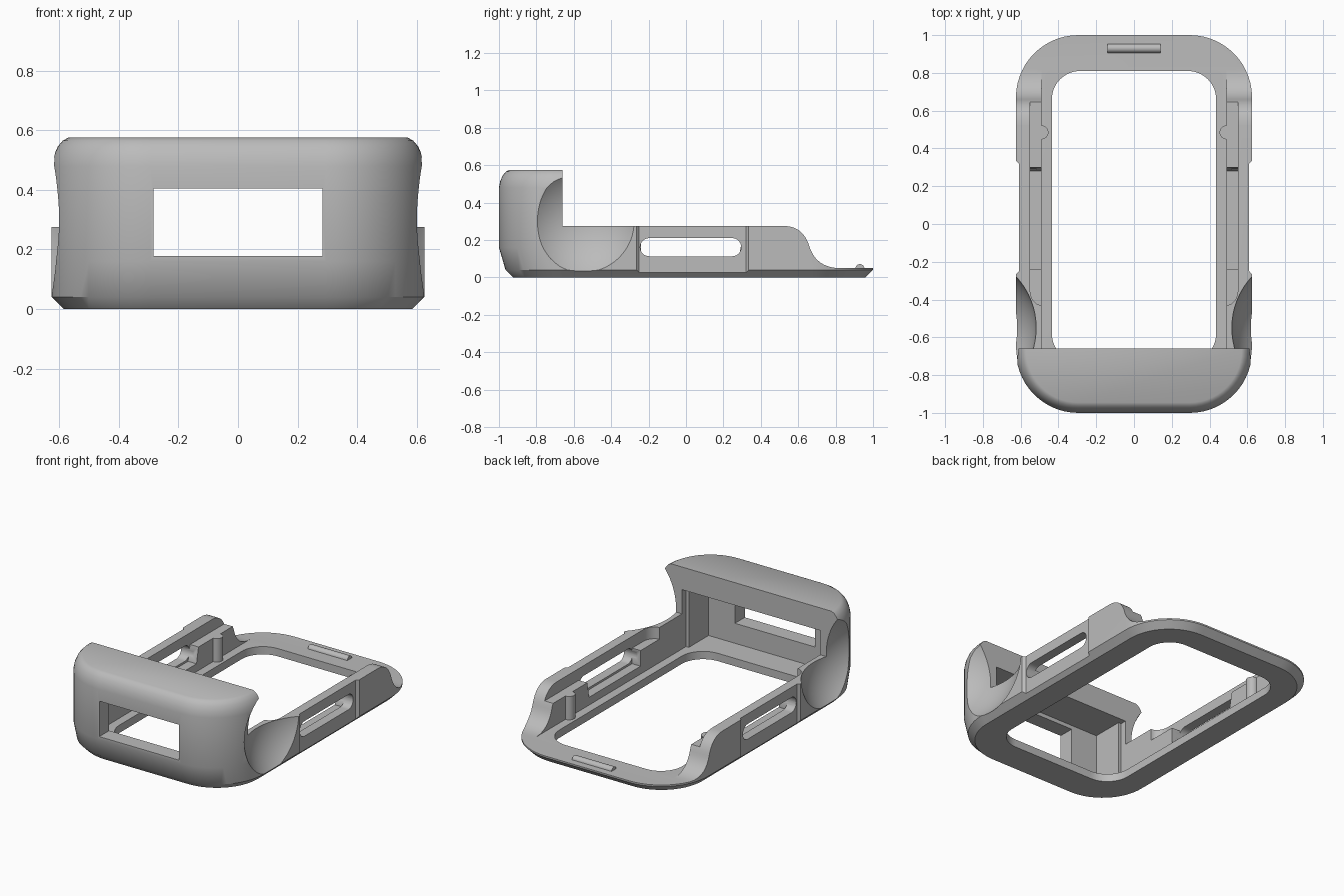
import bpy, bmesh, math
from mathutils import Vector
from mathutils.geometry import interpolate_bezier

if "Cube" in bpy.data.objects:
    bpy.data.objects.remove(bpy.data.objects["Cube"], do_unlink=True)

grey = bpy.data.materials.new("light_grey")
grey.use_nodes = True
grey.diffuse_color = (0.5, 0.5, 0.5, 1)
grey.node_tree.nodes["Principled BSDF"].inputs["Base Color"].default_value = (0.5, 0.5, 0.5, 1)


def loft(name, rings):
    """Closed solid through rings with equal point counts."""
    bm = bmesh.new()
    loops = [[bm.verts.new(p) for p in ring] for ring in rings]
    n = len(loops[0])
    for a, b in zip(loops, loops[1:]):
        for i in range(n):
            j = (i + 1) % n
            bm.faces.new((a[i], a[j], b[j], b[i]))
    bm.faces.new(loops[0])
    bm.faces.new(loops[-1])
    bmesh.ops.recalc_face_normals(bm, faces=bm.faces)
    mesh = bpy.data.meshes.new(name)
    bm.to_mesh(mesh)
    bm.free()
    obj = bpy.data.objects.new(name, mesh)
    bpy.context.collection.objects.link(obj)
    mesh.materials.append(grey)
    return obj


def prism(name, points, axis, lo, hi):
    """Extrude a 2D outline along one axis."""
    def place(p, d):
        q = list(p)
        q.insert("xyz".index(axis), d)
        return q
    return loft(name, [[place(p, d) for p in points] for d in (lo, hi)])


def box(name, x, y, z):
    return prism(name, [(x[0], y[0]), (x[1], y[0]), (x[1], y[1]), (x[0], y[1])], "z", *z)


def rounded(x0, x1, y0, y1, r, steps=14):
    pts = []
    centres = ((x1 - r, y1 - r), (x0 + r, y1 - r), (x0 + r, y0 + r), (x1 - r, y0 + r))
    for k, (cx, cy) in enumerate(centres):
        for i in range(steps + 1):
            a = math.pi / 2 * (k + i / steps)
            pts.append((cx + r * math.cos(a), cy + r * math.sin(a)))
    return pts


def combine(obj, tool, operation="DIFFERENCE"):
    mod = obj.modifiers.new("cut", "BOOLEAN")
    mod.operation, mod.object, mod.solver = operation, tool, "EXACT"
    bpy.context.view_layer.objects.active = obj
    bpy.ops.object.modifier_apply(modifier=mod.name)
    bpy.data.objects.remove(tool, do_unlink=True)


def finish(obj):
    bpy.ops.object.select_all(action="DESELECT")
    obj.select_set(True)
    bpy.context.view_layer.objects.active = obj
    bpy.ops.object.shade_smooth_by_angle(angle=math.radians(32))


# Side profile: hood, low side walls sweeping down to the back lip
def curve(*pts):
    return [tuple(p) for p in interpolate_bezier(*[Vector(p) for p in pts], 12)]


profile = [(-1.1, -0.1), (-1.1, 0.7), (-0.66, 0.7), (-0.66, 0.275)]
profile += curve((0.52, 0.275), (0.60, 0.275), (0.64, 0.23), (0.66, 0.165))
profile += curve((0.66, 0.165), (0.68, 0.10), (0.73, 0.05), (0.82, 0.05))[1:]
profile += [(1.1, 0.05), (1.1, -0.1)]

# Outer envelope: height, inset, front edge
levels = [(0, 0.04, -0.965), (0.04, 0, -0.965), (0.16, 0, -1), (0.48, 0, -1),
          (0.515, 0.007, -1), (0.545, 0.02, -1), (0.565, 0.037, -1), (0.575, 0.055, -1)]
body = loft("frame_body", [
    [(x, y, z) for x, y in rounded(-0.625 + d, 0.625 - d, front + d, 1 - d, 0.33 - d)]
    for z, d, front in levels])
combine(body, prism("profile_tool", profile, "x", -0.8, 0.8), "INTERSECT")

# Bottom opening, channel between the walls, hood cavity and front window
combine(body, prism("opening", rounded(-0.435, 0.435, -0.73, 0.81, 0.15), "z", -0.1, 0.2))
combine(body, box("channel", (-0.49, 0.49), (-0.7, 1.2), (0.05, 0.43)))
combine(body, box("hood_cavity", (-0.47, 0.47), (-0.9, -0.65), (0.05, 0.43)))
combine(body, box("window", (-0.283, 0.283), (-1.2, -0.8), (0.178, 0.405)))

for s in (-1, 1):
    # Stepped pocket inside the wall
    x0, x1 = sorted((s * 0.47, s * 0.55))
    combine(body, prism("pocket", [(-0.36, 0.4), (-0.36, 0.2), (-0.24, 0.2), (-0.24, 0.1),
                                   (0.28, 0.1), (0.30, 0.2), (0.66, 0.2), (0.66, 0.4)],
                        "x", x0, x1))
    arc = [(s * (0.49 + 0.06 * math.cos(a)), -0.35 - 0.08 * math.sin(a))
           for a in [math.pi / 2 * i / 8 for i in range(9)]]
    combine(body, prism("pocket_end", arc + [(s * 0.47, -0.43), (s * 0.47, -0.35)],
                        "z", 0.2, 0.4))
    # Shallow outer recess with slanted ends, and the long slot
    combine(body, prism("recess", [(s * 0.61, -0.25), (s * 0.61, 0.32), (s * 0.64, 0.35),
                                   (s * 0.64, -0.28)], "z", -0.1, 0.4))
    x0, x1 = sorted((s * 0.52, s * 0.7))
    combine(body, prism("slot", rounded(-0.245, 0.295, 0.113, 0.21, 0.048, 8), "x", x0, x1))
    # Spherical finger scoop
    bpy.ops.mesh.primitive_uv_sphere_add(segments=96, ring_count=48, radius=0.4,
                                         location=(s * 0.917, -0.55, 0.3))
    scoop = bpy.context.object
    scoop.data.materials.append(grey)
    combine(body, scoop)
finish(body)

# Round locating posts on the inner blocks
for side, s in (("left", 1), ("right", -1)):
    ring = [(s * 0.49 + 0.037 * math.cos(a), 0.485 + 0.037 * math.sin(a))
            for a in [math.tau * i / 24 for i in range(24)]]
    finish(prism(side + "_post", ring, "z", 0.045, 0.2))

# Small rounded catch on the back lip
ring = [(0.93 + 0.024 * math.cos(a), 0.047 + 0.024 * math.sin(a))
        for a in [math.tau * i / 24 for i in range(24)]]
finish(prism("back_catch", ring, "x", -0.14, 0.14))
